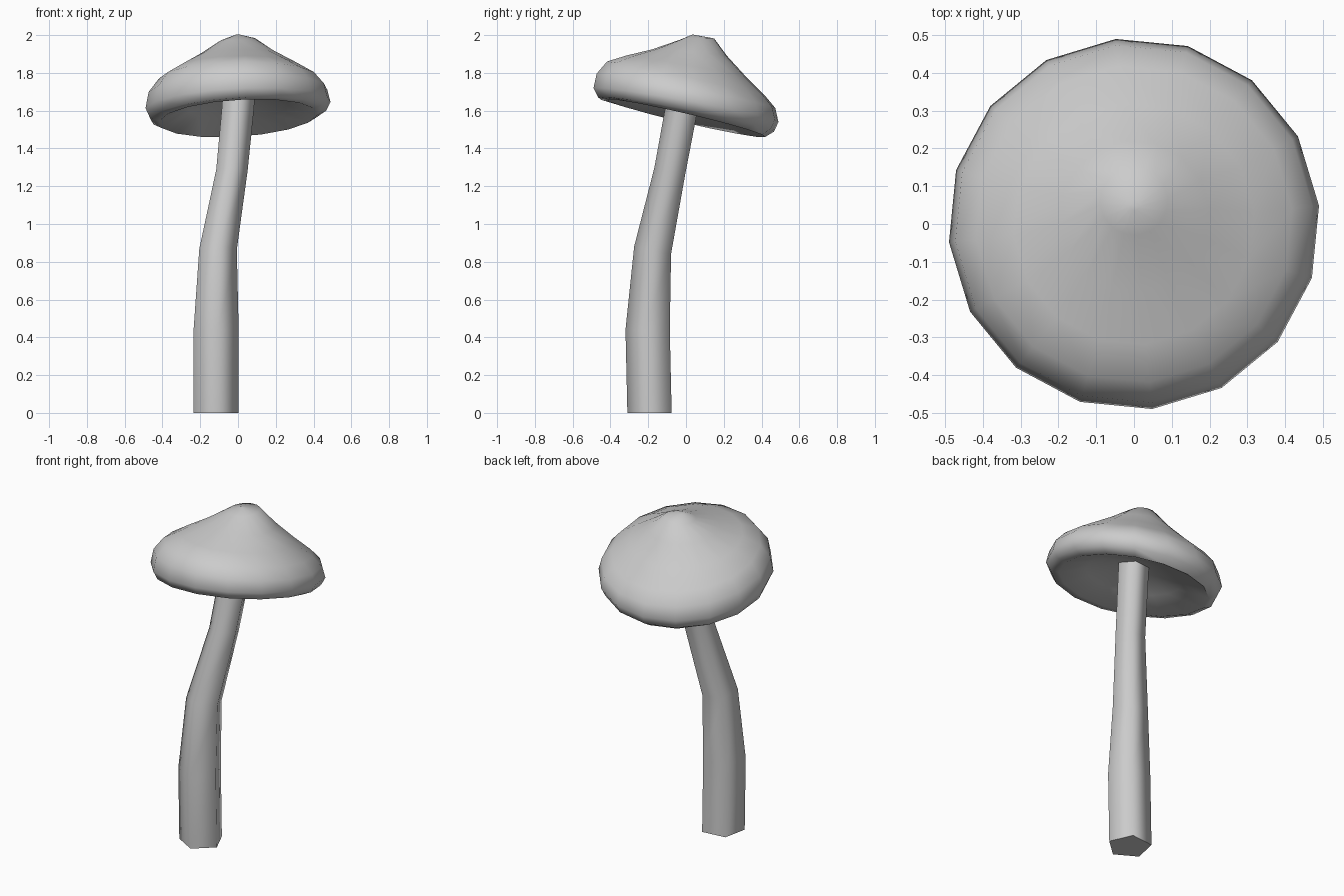
import bpy, bmesh, math

cube = bpy.data.objects.get("Cube")
if cube:
    bpy.data.objects.remove(cube, do_unlink=True)

grey = bpy.data.materials.new("plain_grey")
grey.use_nodes = True
colour = (0.6, 0.6, 0.6, 1)
grey.diffuse_color = colour
grey.node_tree.nodes["Principled BSDF"].inputs["Base Color"].default_value = colour


def loft(name, rings, smooth_angle):
    """Skin a list of point rings and close both ends."""
    bm = bmesh.new()
    loops = [[bm.verts.new(p) for p in ring] for ring in rings]
    for a, b in zip(loops, loops[1:]):
        n = len(a)
        for i in range(n):
            j = (i + 1) % n
            bm.faces.new((a[i], a[j], b[j], b[i]))
    bm.faces.new(loops[0])
    bm.faces.new(loops[-1])
    bmesh.ops.recalc_face_normals(bm, faces=bm.faces)
    mesh = bpy.data.meshes.new(name)
    bm.to_mesh(mesh)
    bm.free()
    mesh.materials.append(grey)
    obj = bpy.data.objects.new(name, mesh)
    bpy.context.collection.objects.link(obj)
    bpy.ops.object.select_all(action="DESELECT")
    obj.select_set(True)
    bpy.context.view_layer.objects.active = obj
    bpy.ops.object.shade_smooth_by_angle(angle=math.radians(smooth_angle))
    return obj


# Bent five-sided stem: centre x, centre y, height, radius
stem_path = [(-.12, -.185, 0, .126), (-.12, -.195, .44, .126),
             (-.109, -.17, .86, .105), (-.035, -.08, 1.28, .088),
             (-.004, -.02, 1.6, .09), (.005, 0, 1.72, .09)]
stem_rings = []
for k, (cx, cy, z, r) in enumerate(stem_path):
    lean = 0 if k < 2 else .2
    ring = []
    for i in range(5):
        a = math.radians(348 + 72 * i)
        dx, dy = r * math.cos(a), r * math.sin(a)
        ring.append((cx + dx, cy + dy, z - lean * dy))
    stem_rings.append(ring)
loft("stem", stem_rings, 75)

# Tilted cap from peak, over the rounded rim, to the hollow underside:
# radius, centre y, height above the tilted plane, back lift, sideways tilt
SIDES = 16
cap_profile = [(.015, .05, .37, 0, 0), (.09, .06, .35, .02, .06),
               (.2, .02, .27, .02, .03), (.32, 0, .195, .005, .02),
               (.42, 0, .13, -.01, .02), (.475, 0, .065, 0, .03),
               (.492, 0, -.01, .005, .05), (.468, 0, -.06, 0, .06),
               (.42, 0, -.08, -.018, .06), (.27, 0, -.02, -.01, .04),
               (.1, 0, .04, 0, 0)]
cap_rings = []
for r, cy, h, lift, tilt in cap_profile:
    ring = []
    for i in range(SIDES):
        a = math.tau * (i + .25) / SIDES
        x, y = r * math.cos(a), cy + r * math.sin(a)
        ring.append((x, y, 1.64 - .19 * y + tilt * x + h + lift * math.sin(a)))
    cap_rings.append(ring)
loft("cap", cap_rings, 60)
